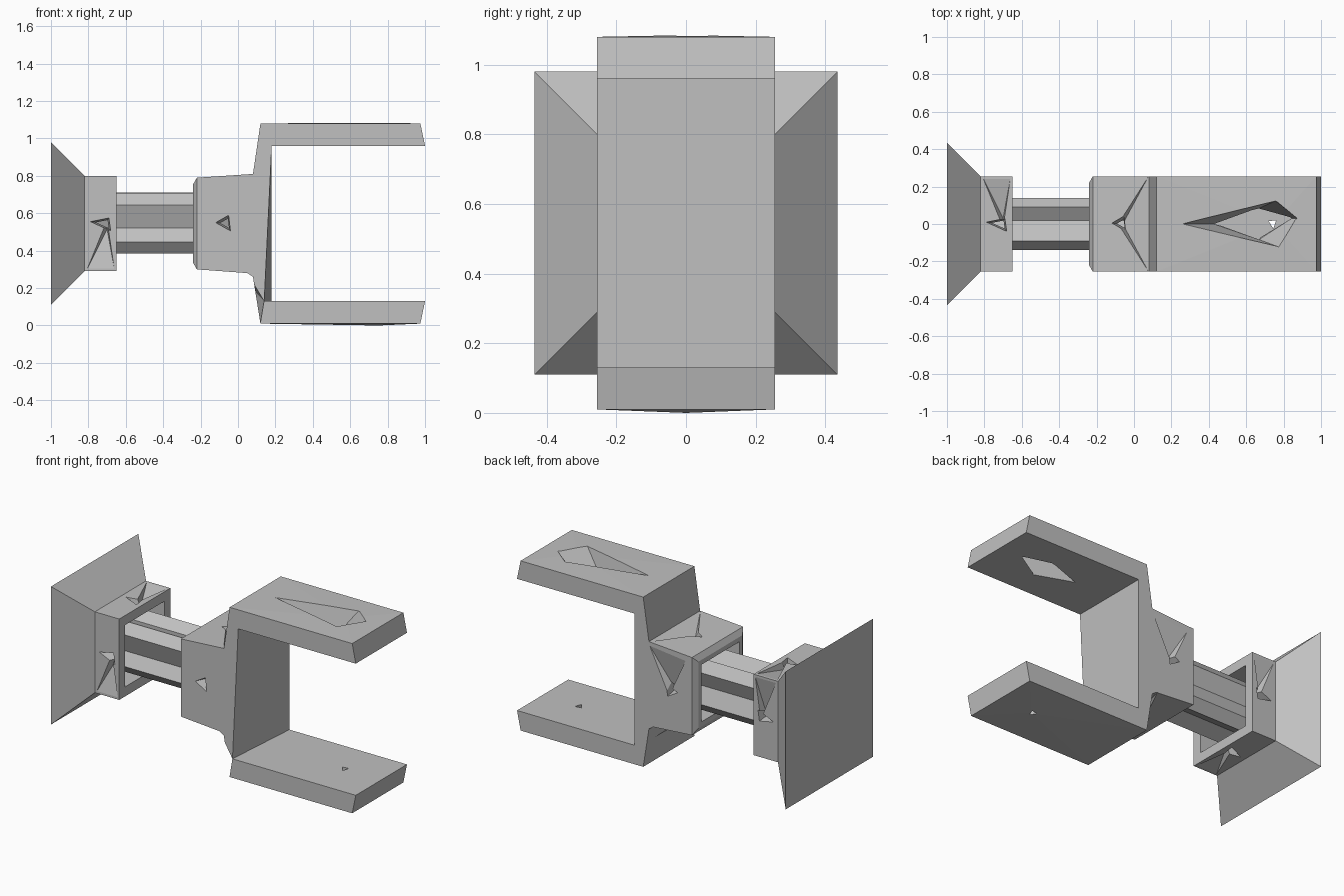
import bpy
import bmesh
from mathutils import Matrix, Vector

cube = bpy.data.objects.get("Cube")
if cube:
    bpy.data.objects.remove(cube)

GREY = (0.53, 0.53, 0.53, 1)
mat = bpy.data.materials.new("plain grey")
mat.use_nodes = True
mat.diffuse_color = GREY
mat.node_tree.nodes["Principled BSDF"].inputs["Base Color"].default_value = GREY

AXIS_Z = 0.545   # height of the shaft axis
HALF = 0.255     # half width of bracket and collar


def loft(rings):
    """Closed bmesh skinned through rings of equal length."""
    bm = bmesh.new()
    loops = [[bm.verts.new(p) for p in ring] for ring in rings]
    n = len(loops[0])
    for a, b in zip(loops, loops[1:]):
        for i in range(n):
            j = (i + 1) % n
            bm.faces.new((a[i], a[j], b[j], b[i]))
    bm.faces.new(loops[0][::-1])
    bm.faces.new(loops[-1])
    bmesh.ops.recalc_face_normals(bm, faces=bm.faces[:])
    return bm


def make(name, bm):
    mesh = bpy.data.meshes.new(name)
    bm.to_mesh(mesh)
    bm.free()
    mesh.materials.append(mat)
    obj = bpy.data.objects.new(name, mesh)
    bpy.context.collection.objects.link(obj)
    return obj


def pyramid(base, apex):
    bm = bmesh.new()
    b = [bm.verts.new(p) for p in base]
    tip = bm.verts.new(apex)
    bm.faces.new(b)
    for i in range(len(b)):
        bm.faces.new((b[i], b[i - 1], tip))
    bmesh.ops.recalc_face_normals(bm, faces=bm.faces[:])
    return bm


def dent(side, base, tip, depth, lift=0.002):
    """Pyramid cutter on a side: 0 front, 1 top, 2 back, 3 bottom."""
    turn = Matrix.Rotation(-side * 1.5707963, 3, 'X')

    def place(p, r):
        return turn @ Vector((p[0], -r, p[1])) + Vector((0, 0, AXIS_Z))
    return pyramid([place(p, HALF + lift) for p in base], place(tip, HALF - depth))


def cut(obj, cutters):
    """Subtract each cutter, bake the result and remove the helpers."""
    helpers = []
    for bm in cutters:
        c = make("cutter", bm)
        c.hide_render = True
        m = obj.modifiers.new("cut", 'BOOLEAN')
        m.operation, m.solver, m.object = 'DIFFERENCE', 'EXACT', c
        helpers.append(c)
    graph = bpy.context.evaluated_depsgraph_get()
    graph.update()
    mesh = bpy.data.meshes.new_from_object(obj.evaluated_get(graph))
    obj.modifiers.clear()
    obj.data = mesh
    for c in helpers:
        bpy.data.objects.remove(c)


def square(x, y, z):
    return [(x, sy * y, AXIS_Z + sz * z)
            for sy, sz in ((-1, -1), (1, -1), (1, 1), (-1, 1))]


# Flared wall plate with a hollow collar
plate = make("wall_plate_and_collar", loft([
    square(-1, 0.435, 0.435), square(-0.82, HALF, HALF), square(-0.65, HALF, HALF),
    square(-0.65, 0.195, 0.195), square(-0.80, 0.195, 0.195)]))
cuts = []
for side in range(4):
    s = 1 if side in (0, 2) else -1
    cuts.append(dent(side, [(-0.81, -0.25 * s), (-0.66, -0.25 * s), (-0.70, 0.02 * s)],
                     (-0.70, -0.03 * s), 0.045))
    cuts.append(dent(side, [(-0.79, 0.01), (-0.69, 0.03), (-0.68, -0.04)],
                     (-0.71, 0), 0.16))
cut(plate, cuts)

# Fluted shaft
flutes = [(-0.14, 0.10), (-0.09, 0.16), (0.02, 0.12), (0.09, 0.165),
          (0.14, 0.10), (0.10, 0), (0.14, -0.10), (0.09, -0.16),
          (0, -0.12), (-0.09, -0.16), (-0.14, -0.10), (-0.095, -0.025)]
make("shaft", loft([[(x, y, AXIS_Z + z) for y, z in flutes] for x in (-0.81, 0.0)]))

# U-shaped bracket
profile = [(-0.22, 0.30), (-0.22, 0.79), (0.08, 0.81), (0.12, 1.08),
           (0.975, 1.08), (1, 0.96), (0.18, 0.96), (0.18, 0.13), (1, 0.13),
           (0.975, 0.01), (0.12, 0.01), (0.08, 0.26), (0.05, 0.28)]
bm = loft([[(x, y, z) for x, z in profile] for y in (-HALF, HALF)])
for v in bm.verts:
    if v.co.y < 0 and abs(v.co.x - 0.18) < 0.01 and v.co.z < 0.5:
        v.co.x = 0.14
# Chamfered end with a socket for the shaft
end = min(bm.faces, key=lambda f: f.calc_center_median().x)
for width, depth in ((0.035, 0.02), (0.03, 0), (0.001, -0.25)):
    bmesh.ops.inset_region(bm, faces=[end], thickness=width, depth=depth,
                           use_even_offset=True)
# Slightly crowned outer faces of the arms
for pick, height in ((min, 0.0), (max, 1.085)):
    face = pick(bm.faces, key=lambda f: f.calc_center_median().z)
    centre = bmesh.ops.poke(bm, faces=[face])["verts"][0]
    centre.co = (0.75, 0, height)
bmesh.ops.recalc_face_normals(bm, faces=bm.faces[:])
bracket = make("bracket", bm)

slot_top = [(0.25, 0), (0.76, 0.125), (0.875, 0.03), (0.78, -0.125)]
slot_low = [(0.44, 0), (0.66, 0.08), (0.84, 0.03), (0.66, -0.08)]
hole = [(0.72, 0.015), (0.76, 0.02), (0.745, -0.025)]
cuts = [
    # Kite slot and small hole in the arms
    loft([[(x, y, 1.09) for x, y in slot_top], [(x, y, 0.95) for x, y in slot_low]]),
    loft([[(x, y, z) for x, y in hole] for z in (-0.05, 0.2)]),
    # Notch under the front corner
    pyramid([(0.05, -0.26, 0.28), (0.14, -0.26, 0.13), (0.12, -0.26, 0.01),
             (0.0, -0.26, 0.02)], (0.09, 0.2, 0.18)),
    # Broad dents on top, back and underside
    dent(1, [(0.075, 0.25), (0.075, -0.25), (-0.09, 0)], (-0.06, 0), 0.05, 0.01),
    dent(2, [(0.08, -0.25), (-0.18, -0.22), (-0.06, 0.04)], (-0.06, 0), 0.05),
    dent(3, [(0.04, 0.25), (0.04, -0.25), (-0.09, 0)], (-0.06, 0), 0.05, 0.01)]
cuts += [dent(s, [(-0.12, 0.005), (-0.05, 0.045), (-0.04, -0.04)], (-0.06, 0), 0.16)
         for s in range(4)]
cut(bracket, cuts)
